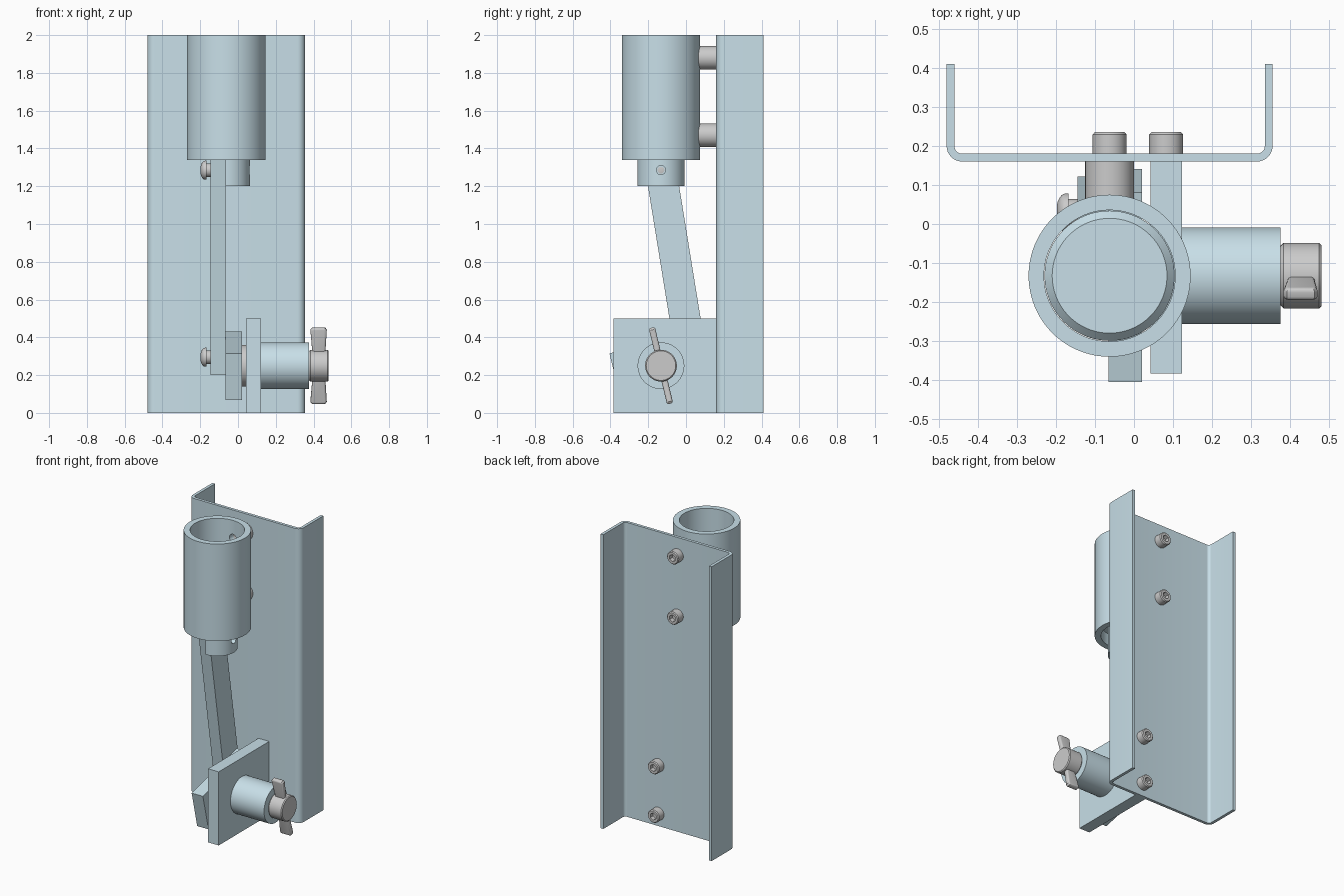
import bpy, bmesh, math
from mathutils import Vector

if "Cube" in bpy.data.objects:
    bpy.data.objects.remove(bpy.data.objects["Cube"])

CX, CY = -0.0625, -0.1325      # tube axis
TILT = math.radians(13.5)      # crank and knob angle

blue = bpy.data.materials.new("blue_steel")
blue.diffuse_color = (0.58, 0.74, 0.81, 1)
blue.use_nodes = True
blue.node_tree.nodes["Principled BSDF"].inputs["Base Color"].default_value = blue.diffuse_color


def finish(name, bm, mat, loc=(0, 0, 0), rot=0.0):
    bmesh.ops.recalc_face_normals(bm, faces=bm.faces)
    me = bpy.data.meshes.new(name)
    bm.to_mesh(me)
    bm.free()
    ob = bpy.data.objects.new(name, me)
    bpy.context.collection.objects.link(ob)
    ob.location = loc
    ob.rotation_euler.x = rot
    if mat:
        me.materials.append(mat)
    return ob


def smooth(ob):
    bpy.ops.object.select_all(action='DESELECT')
    bpy.context.view_layer.objects.active = ob
    ob.select_set(True)
    bpy.ops.object.shade_smooth_by_angle(angle=math.radians(30))


def apply_mod(ob, mod):
    bpy.context.view_layer.objects.active = ob
    bpy.ops.object.modifier_apply(modifier=mod.name)


def lathe(name, profile, axis, loc, mat=None, segs=64, closed=False):
    """Revolve (radius, height) points around the x, y or z axis."""
    bm = bmesh.new()
    rings = []
    for r, h in profile:
        ring = []
        for i in range(1 if r == 0 else segs):
            a = 2 * math.pi * i / segs
            c, s = r * math.cos(a), r * math.sin(a)
            ring.append(bm.verts.new({'x': (h, c, s), 'y': (s, h, c), 'z': (c, s, h)}[axis]))
        rings.append(ring)
    for a, b in zip(rings, rings[1:] + rings[:1] if closed else rings[1:]):
        for i in range(segs):
            j = (i + 1) % segs
            vs = [a[i % len(a)], a[j % len(a)], b[j % len(b)], b[i % len(b)]]
            bm.faces.new(list(dict.fromkeys(vs)))
    ob = finish(name, bm, mat, loc)
    smooth(ob)
    return ob


def rod(name, r, h0, h1, axis, loc, mat=None, segs=48):
    return lathe(name, [(0, h0), (r, h0), (r, h1), (0, h1)], axis, loc, mat, segs)


def box(name, lo, hi, mat=None, loc=(0, 0, 0), rot=0.0):
    bm = bmesh.new()
    bmesh.ops.create_cube(bm, size=1)
    for v in bm.verts:
        v.co = Vector([lo[k] if v.co[k] < 0 else hi[k] for k in range(3)])
    return finish(name, bm, mat, loc, rot)


def prism(name, pts, vec, place, mat, loc=(0, 0, 0), rot=0.0):
    bm = bmesh.new()
    f = bm.faces.new([bm.verts.new(place(*p)) for p in pts])
    ext = bmesh.ops.extrude_face_region(bm, geom=[f])
    bmesh.ops.translate(bm, vec=vec, verts=[g for g in ext["geom"] if isinstance(g, bmesh.types.BMVert)])
    return finish(name, bm, mat, loc, rot)


def cut(ob, cutter):
    m = ob.modifiers.new("cut", 'BOOLEAN')
    m.operation, m.solver, m.object = 'DIFFERENCE', 'EXACT', cutter
    apply_mod(ob, m)
    bpy.data.objects.remove(cutter)
    smooth(ob)


# Bent sheet channel with rounded corners
def arc(cx, cy, r, a0, a1, n=8):
    return [(cx + r * math.cos(math.radians(a0 + (a1 - a0) * i / n)),
             cy + r * math.sin(math.radians(a0 + (a1 - a0) * i / n))) for i in range(n + 1)]


L, R, Y0, Y1, T, RO = -0.48, 0.355, 0.16, 0.41, 0.02, 0.04
section = ([(L, Y1)] + arc(L + RO, Y0 + RO, RO, 180, 270) + arc(R - RO, Y0 + RO, RO, 270, 360)
           + [(R, Y1), (R - T, Y1)] + arc(R - RO, Y0 + RO, RO - T, 360, 270)
           + arc(L + RO, Y0 + RO, RO - T, 270, 180) + [(L + T, Y1)])
smooth(prism("channel", section, (0, 0, 2), lambda x, y: (x, y, 0), blue))

# Guide tube with screw holes
tube = lathe("guide_tube", [(0.2075, 1.34), (0.2075, 2), (0.168, 2), (0.168, 1.34)], 'z',
             (CX, CY, 0), blue, 96, closed=True)
for z in (1.47, 1.88):
    cut(tube, rod("hole_cutter", 0.026, 0.1, 0.3, 'y', (CX, CY, z)))

# Plunger with chamfered top, half-cut lower neck and pin hole
plunger = lathe("plunger", [(0, 1.2), (0.125, 1.2), (0.125, 1.42), (0.1665, 1.42), (0.1665, 1.82),
                            (0.147, 1.84), (0, 1.84)], 'z', (CX, CY, 0), blue, 96)
cut(plunger, box("flat_cutter", (-0.4, -0.4, 1.1), (-0.065, 0.2, 1.42)))
cut(plunger, rod("pin_cutter", 0.024, -0.2, 0.2, 'x', (0, CY, 1.285)))


# Socket-head bolts behind the channel, with spacers for the tube
def socket_bolt(name, x, z):
    ob = lathe(name, [(0, 0.1), (0.025, 0.1), (0.025, 0.18), (0.0435, 0.18), (0.0435, 0.229),
                      (0.038, 0.235), (0, 0.235)], 'y', (x, 0, z), None, 48)
    cut(ob, rod("hex_cutter", 0.024, 0.205, 0.3, 'y', (x, 0, z), None, 6))


for i, z in enumerate((1.47, 1.88)):
    socket_bolt(f"tube_bolt_{i}", CX, z)
    lathe(f"tube_spacer_{i}", [(0.026, 0.062), (0.0625, 0.062), (0.0625, 0.16), (0.026, 0.16)], 'y',
          (CX, 0, z), None, 48, closed=True)
for i, z in enumerate((0.085, 0.415)):
    socket_bolt(f"plate_bolt_{i}", 0.0825, z)

# Bearing plate, boss and washer
box("bearing_plate", (0.0425, -0.3825, 0), (0.1225, 0.16, 0.5), blue)
rod("bearing_boss", 0.1235, 0.1225, 0.375, 'x', (0, CY, 0.25), blue, 80)
rod("thrust_washer", 0.11, 0.02, 0.0425, 'x', (0, CY, 0.25))

# Crank and connecting rod
box("crank", (-0.065, -0.25, -0.127), (0.02, 0.25, 0.127), blue, (0, CY, 0.25), TILT)
low, top = Vector((0, 0.028, 0.295)), Vector((0, CY, 1.285))
d = top - low
box("connecting_rod", (-0.145, -0.0815, -0.083), (-0.065, 0.0815, d.length + 0.083), blue,
    low, math.atan2(-d.y, d.z))

# Button-head pivot screws with collar
for i, p in enumerate((low, top)):
    dome = [(0.05 * math.cos(a), -0.175 - 0.025 * math.sin(a)) for a in
            [math.radians(k * 9) for k in range(8)]]
    ob = lathe(f"pivot_screw_{i}", [(0, -0.06), (0.036, -0.07), (0.036, -0.168), (0.05, -0.168)]
               + dome + [(0, dome[-1][1])], 'x', (0, p.y, p.z), None, 48)
    cut(ob, rod("hex_cutter", 0.013, -0.25, -0.183, 'x', (0, p.y, p.z), None, 6))

# Wing knob
lathe("knob_hub", [(0, 0.37), (0.076, 0.375), (0.084, 0.383), (0.084, 0.474), (0.078, 0.48), (0, 0.48)],
      'x', (0, CY, 0.25))
half = [(0.393, 0), (0.393, 0.08), (0.383, 0.195), (0.392, 0.207), (0.462, 0.207), (0.47, 0.195),
        (0.463, 0.08), (0.463, 0)]
for side in (1, -1):
    w = prism(f"knob_wing_{side}", half, (0, 0.033, 0), lambda x, t: (x, -0.0165, t * side), None,
              (0, CY, 0.25), TILT)
    b = w.modifiers.new("bevel", 'BEVEL')
    b.width, b.segments, b.limit_method, b.angle_limit = 0.011, 4, 'ANGLE', math.radians(60)
    apply_mod(w, b)
    smooth(w)
